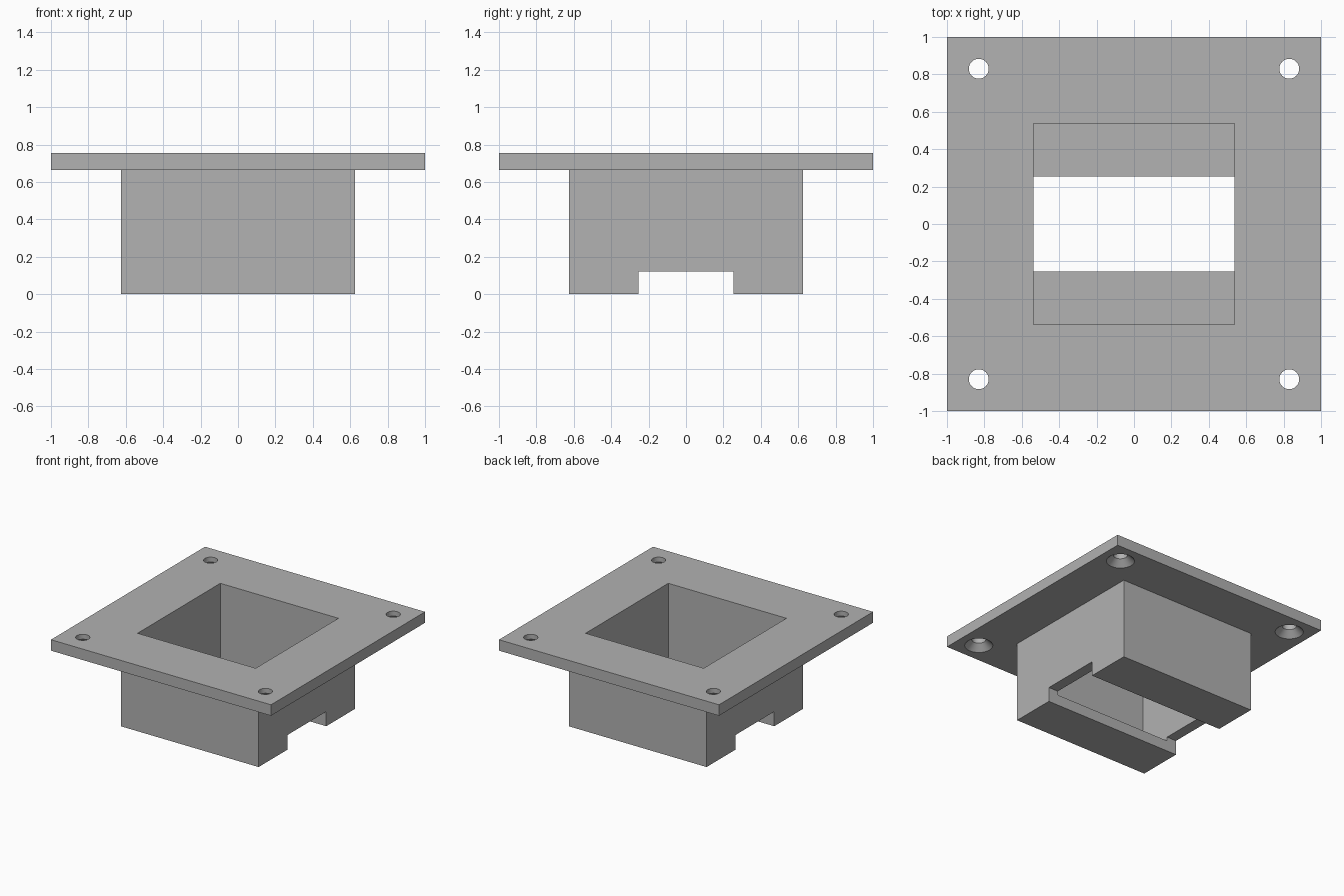
import bpy
import bmesh
from mathutils import Matrix

if "Cube" in bpy.data.objects:
    bpy.data.objects.remove(bpy.data.objects["Cube"], do_unlink=True)

# Key sizes
TOP, UNDERSIDE = 0.755, 0.665      # flange plate heights
BODY, CAVITY = 0.625, 0.537        # half widths of the housing
FLOOR = 0.088
SLOT, SLOT_TOP = 0.253, 0.12
HOLE_AT, HOLE_R, SINK_R = 0.83, 0.053, 0.106
SINK_DEPTH = 0.05

grey = bpy.data.materials.new("plain grey")
grey.use_nodes = True
colour = (0.445, 0.445, 0.445, 1)
grey.diffuse_color = colour
grey.node_tree.nodes["Principled BSDF"].inputs["Base Color"].default_value = colour


def finish(name, bm):
    mesh = bpy.data.meshes.new(name)
    bm.to_mesh(mesh)
    bm.free()
    mesh.materials.append(grey)
    ob = bpy.data.objects.new(name, mesh)
    bpy.context.collection.objects.link(ob)
    return ob


def box(name, half_x, half_y, z0, z1):
    bm = bmesh.new()
    place = (Matrix.Translation((0, 0, (z0 + z1) / 2))
             @ Matrix.Diagonal((2 * half_x, 2 * half_y, z1 - z0, 1)))
    bmesh.ops.create_cube(bm, size=1, matrix=place)
    return finish(name, bm)


def screw_cutter(name, x, y):
    """Straight shank that widens into a countersink on the underside."""
    bm = bmesh.new()
    over = 0.02
    levels = [(SINK_R + over, UNDERSIDE - over * SINK_DEPTH / (SINK_R - HOLE_R)),
              (HOLE_R, UNDERSIDE + SINK_DEPTH), (HOLE_R, TOP + over)]
    rings = []
    for r, z in levels:
        rings.append(bmesh.ops.create_circle(
            bm, segments=48, radius=r, matrix=Matrix.Translation((x, y, z)))["verts"])
    n = len(rings[0])
    for low, high in zip(rings, rings[1:]):
        for i in range(n):
            j = (i + 1) % n
            bm.faces.new((low[i], low[j], high[j], high[i]))
    bm.faces.new(rings[0])
    bm.faces.new(rings[-1])
    bmesh.ops.recalc_face_normals(bm, faces=bm.faces)
    return finish(name, bm)


def combine(target, tool, operation):
    mod = target.modifiers.new(tool.name, 'BOOLEAN')
    mod.operation = operation
    mod.solver = 'EXACT'
    mod.object = tool
    bpy.context.view_layer.objects.active = target
    bpy.ops.object.modifier_apply(modifier=mod.name)
    bpy.data.objects.remove(tool, do_unlink=True)


# Square flange joined to the box-shaped housing
body = box("flanged_housing", 1, 1, UNDERSIDE, TOP)
combine(body, box("housing", BODY, BODY, 0, UNDERSIDE + 0.04), 'UNION')

# Cavity open at the top, and a slot right across the bottom
combine(body, box("cavity", CAVITY, CAVITY, FLOOR, 1), 'DIFFERENCE')
combine(body, box("slot", 1, SLOT, -0.1, SLOT_TOP), 'DIFFERENCE')

# Countersunk corner holes
for sx in (-1, 1):
    for sy in (-1, 1):
        combine(body, screw_cutter("screw_hole", sx * HOLE_AT, sy * HOLE_AT), 'DIFFERENCE')

bpy.ops.object.select_all(action='DESELECT')
body.select_set(True)
bpy.context.view_layer.objects.active = body
bpy.ops.object.shade_smooth_by_angle()
